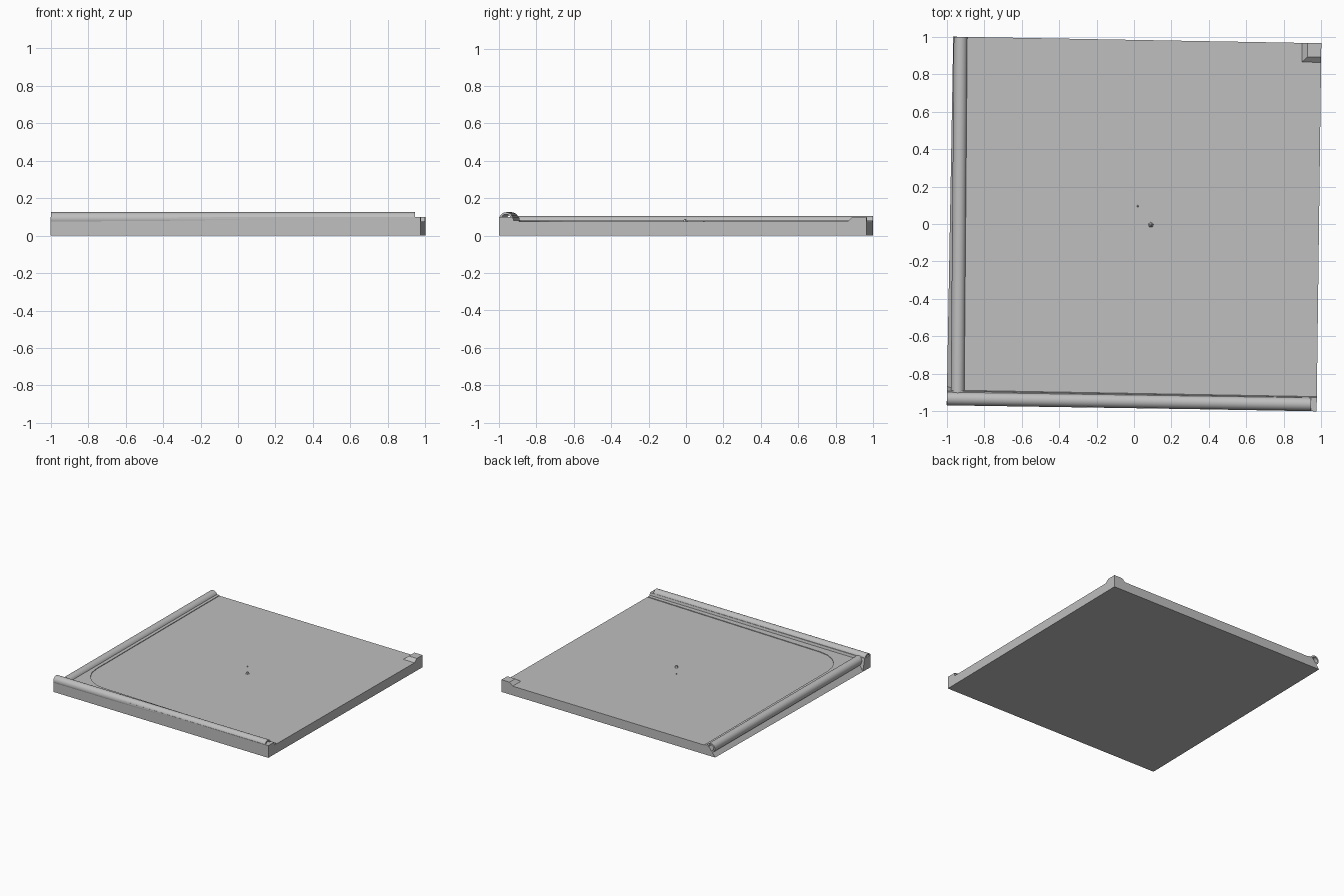
import bpy, bmesh, math
from mathutils import Vector, Matrix

cube = bpy.data.objects.get("Cube")
if cube:
    bpy.data.objects.remove(cube, do_unlink=True)

grey = bpy.data.materials.new("light_grey")
grey.use_nodes = True
grey.diffuse_color = (0.52, 0.52, 0.52, 1)
grey.node_tree.nodes["Principled BSDF"].inputs["Base Color"].default_value = (0.52, 0.52, 0.52, 1)

# Slightly skewed plan of the slab
FL, FR, BR, BL = (Vector(c) for c in ((-1, -.965), (.975, -1), (1, .965), (-.965, 1)))


def plan(u, v):
    """Map square coordinates (-1..1) onto the skewed plan."""
    s, t = (u + 1) / 2, (v + 1) / 2
    return FL.lerp(FR, s).lerp(BL.lerp(BR, s), t)


def finish(name, bm):
    bmesh.ops.recalc_face_normals(bm, faces=bm.faces)
    mesh = bpy.data.meshes.new(name)
    bm.to_mesh(mesh)
    bm.free()
    mesh.materials.append(grey)
    obj = bpy.data.objects.new(name, mesh)
    bpy.context.collection.objects.link(obj)
    return obj


def prism(name, low, high, z0, z1):
    """Solid between two outlines with equal point counts."""
    bm = bmesh.new()
    a = [bm.verts.new((*plan(*p), z0)) for p in low]
    b = [bm.verts.new((*plan(*p), z1)) for p in high]
    bm.faces.new(a)
    bm.faces.new(b)
    for i in range(len(a)):
        j = (i + 1) % len(a)
        bm.faces.new((a[i], a[j], b[j], b[i]))
    return finish(name, bm)


def rect(u0, u1, v0, v1):
    return [(u0, v0), (u1, v0), (u1, v1), (u0, v1)]


def tube(name, start, end, outer, inner, sides=20):
    """Open pipe with wall thickness, laid from start to end."""
    start, end = Vector(start), Vector(end)
    axis = end - start
    place = Matrix.Translation(start) @ axis.to_track_quat("Z", "Y").to_matrix().to_4x4()
    bm = bmesh.new()
    rings = []
    for r, h in ((outer, 0), (outer, axis.length), (inner, axis.length), (inner, 0)):
        angles = [math.tau * i / sides for i in range(sides)]
        rings.append([bm.verts.new(place @ Vector((r * math.cos(t), r * math.sin(t), h)))
                      for t in angles])
    for k in range(4):
        a, b = rings[k], rings[(k + 1) % 4]
        for i in range(sides):
            j = (i + 1) % sides
            bm.faces.new((a[i], a[j], b[j], b[i]))
    obj = finish(name, bm)
    bpy.ops.object.select_all(action="DESELECT")
    obj.select_set(True)
    bpy.context.view_layer.objects.active = obj
    bpy.ops.object.shade_smooth_by_angle(angle=math.radians(35))
    return obj


# Floor slab, its right-hand side sloping in under the side pipe
prism("floor_slab", rect(-1, 1, -1, 1), rect(-.94, 1, -1, 1), 0, .075)

# Front curb with a sloped inner face
prism("front_curb", rect(-1, 1, -1, -.9), rect(-1, 1, -1, -.925), 0, .1)

# Low border with a rounded inner corner
curve = [(-.63 - .25 * math.sin(t), -.61 - .25 * math.cos(t))
         for t in (math.radians(a) for a in range(0, 91, 18))]
border = [(-.93, -.95), (.995, -.95), (.995, -.89)] + curve + [(-.9, 1), (-.93, 1)]
prism("inner_border", border, border, .06, .08)

# Raised block at the back left corner, sloped on its inner sides
prism("corner_block", rect(.89, 1, .89, 1), rect(.925, 1, .925, 1), .07, .1)

# Pipes along the front and the right-hand side
tube("front_pipe", (-.999, -.932, .089), (.945, -.962, .089), .036, .025)
tube("side_pipe", (-.941, -.905, .068), (-.925, .999, .068), .037, .025)

# Small pebbles on the floor
for name, x, y, r in (("pebble", .09, -.005, .016), ("small_pebble", .02, .095, .006)):
    bm = bmesh.new()
    bmesh.ops.create_cone(bm, cap_ends=True, segments=5, radius1=r, radius2=r * .3, depth=r,
                          matrix=Matrix.Translation((x, y, .075 + r * .4)))
    finish(name, bm)
